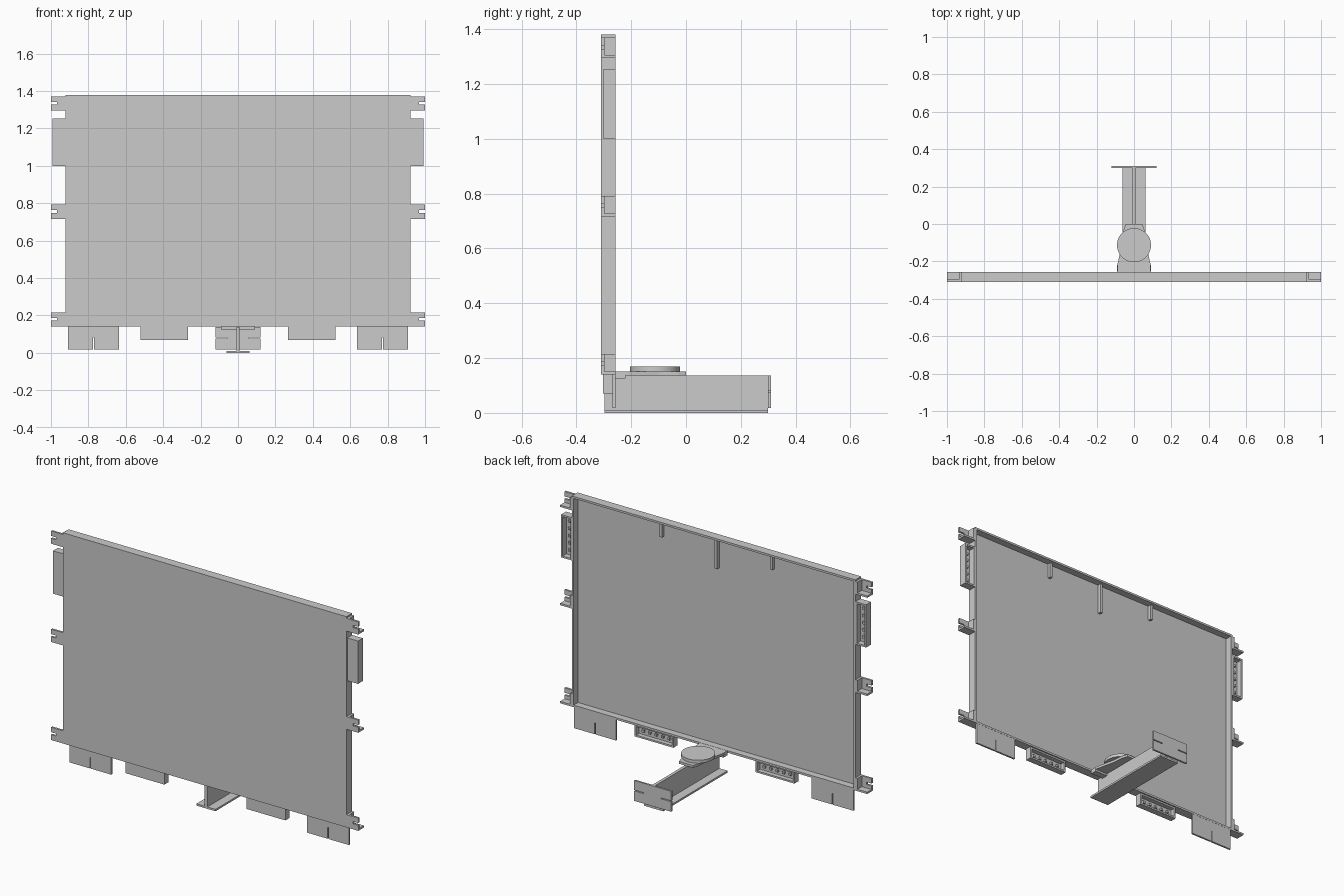
import bpy, bmesh
from mathutils import Vector

if "Cube" in bpy.data.objects:
    bpy.data.objects.remove(bpy.data.objects["Cube"])


def make(name, bm):
    bmesh.ops.recalc_face_normals(bm, faces=bm.faces)
    me = bpy.data.meshes.new(name)
    bm.to_mesh(me)
    bm.free()
    ob = bpy.data.objects.new(name, me)
    bpy.context.collection.objects.link(ob)
    return ob


def add_prism(bm, pts, axis, lo, hi):
    """Extrude a 2D outline: axis 'y' uses (x, z) points, axis 'z' uses (x, y)."""
    def co(p, d):
        return (p[0], d, p[1]) if axis == 'y' else (p[0], p[1], d)
    f = bm.faces.new([bm.verts.new(co(p, lo)) for p in pts])
    ext = bmesh.ops.extrude_face_region(bm, geom=[f])['geom']
    shift = Vector(co((0, 0), hi - lo))
    bmesh.ops.translate(bm, vec=shift, verts=[v for v in ext if isinstance(v, bmesh.types.BMVert)])


def add_box(bm, x0, x1, y0, y1, z0, z1):
    add_prism(bm, [(x0, z0), (x1, z0), (x1, z1), (x0, z1)], 'y', y0, y1)


def box(name, *b):
    bm = bmesh.new()
    add_box(bm, *b)
    return make(name, bm)


def mirror(ob):
    ob.modifiers.new("mirror", 'MIRROR').use_axis = (True, False, False)
    ob.modifiers["mirror"].use_mirror_merge = False
    return ob


def add_tray(bm, x0, x1, y0, y1, z0, z1, t):
    """Shallow tray, open toward the back."""
    add_box(bm, x0, x1, y0, y0 + t, z0, z1)
    add_box(bm, x0, x0 + t, y0 + t, y1, z0, z1)
    add_box(bm, x1 - t, x1, y0 + t, y1, z0, z1)
    add_box(bm, x0 + t, x1 - t, y0 + t, y1, z0, z0 + t)
    add_box(bm, x0 + t, x1 - t, y0 + t, y1, z1 - t, z1)


# Main panel with rear rim
bm = bmesh.new()
add_tray(bm, -0.923, 0.923, -0.31, -0.257, 0.14, 1.38, 0.012)
make("panel", bm)

# Ribs hanging from the top rim
for i, (x, z) in enumerate([(-0.36, 1.28), (0, 1.19), (0.36, 1.28)]):
    box(f"top_rib_{i}", x - 0.008, x + 0.008, -0.298, -0.278, z, 1.368)

# Slotted corner brackets along both sides
for i, z in enumerate([0.14, 0.717, 1.295]):
    bm = bmesh.new()
    m, h = z + 0.039, 0.007
    add_prism(bm, [(0.923, z), (1, z), (1, m - h), (0.967, m - h), (0.967, m + h),
                   (1, m + h), (1, z + 0.075), (0.923, z + 0.075)], 'y', -0.31, -0.298)
    add_box(bm, 0.923, 0.936, -0.298, -0.257, z, z + 0.075)
    add_box(bm, 0.936, 1, -0.298, -0.257, z, z + 0.011)
    mirror(make(f"side_bracket_{i}", bm))


# Small connector trays with a row of pegs
def connector(name, x0, x1, y0, y1, z0, z1):
    bm = bmesh.new()
    add_tray(bm, x0, x1, y0, y1, z0, z1, 0.01)
    dx, dz = x1 - x0, z1 - z0
    for k in range(5):
        t = (k + 1) / 6
        cx = x0 + dx * (t if dx > dz else 0.5)
        cz = z0 + dz * (t if dz > dx else 0.5)
        add_box(bm, cx - 0.007, cx + 0.007, y0 + 0.01, y0 + 0.022, cz - 0.007, cz + 0.007)
    mirror(make(name, bm))


connector("side_connector", 0.923, 0.993, -0.302, -0.257, 1.0, 1.252)
connector("bottom_connector", 0.268, 0.52, -0.302, -0.265, 0.07, 0.14)

# Foot plates with a narrow slot from the lower edge
bm = bmesh.new()
add_prism(bm, [(0.637, 0.017), (0.771, 0.017), (0.771, 0.083), (0.776, 0.083), (0.776, 0.017),
               (0.91, 0.017), (0.91, 0.14), (0.637, 0.14)], 'y', -0.269, -0.258)
mirror(make("foot_plate", bm))

# Stand beam: bottom flange and upright web
bm = bmesh.new()
add_box(bm, -0.062, 0.062, -0.298, 0.3, 0, 0.011)
add_box(bm, -0.009, 0.009, -0.298, 0.3, 0.011, 0.137)
make("stand_beam", bm)

# End plate with a slot from each side
half = [(0.12, 0.017), (0.12, 0.076), (0.055, 0.076), (0.055, 0.081), (0.12, 0.081), (0.12, 0.137)]
bm = bmesh.new()
add_prism(bm, half + [(-x, z) for x, z in reversed(half)], 'y', 0.299, 0.31)
make("end_plate", bm)

# Neck joining the panel to the swivel disc
box("neck_support", -0.09, 0.09, -0.258, -0.22, 0.125, 0.14)
side = [(0.09, -0.258), (0.087, -0.21), (0.076, -0.16), (0.062, -0.1), (0.055, -0.03), (0.045, 0)]
bm = bmesh.new()
add_prism(bm, side + [(-x, y) for x, y in reversed(side)], 'z', 0.137, 0.151)
make("neck_plate", bm)

# Swivel disc
bpy.ops.mesh.primitive_cylinder_add(vertices=48, radius=0.091, depth=0.018, location=(0, -0.113, 0.16))
disc = bpy.context.object
disc.name = "swivel_disc"
bpy.ops.object.shade_smooth_by_angle()
